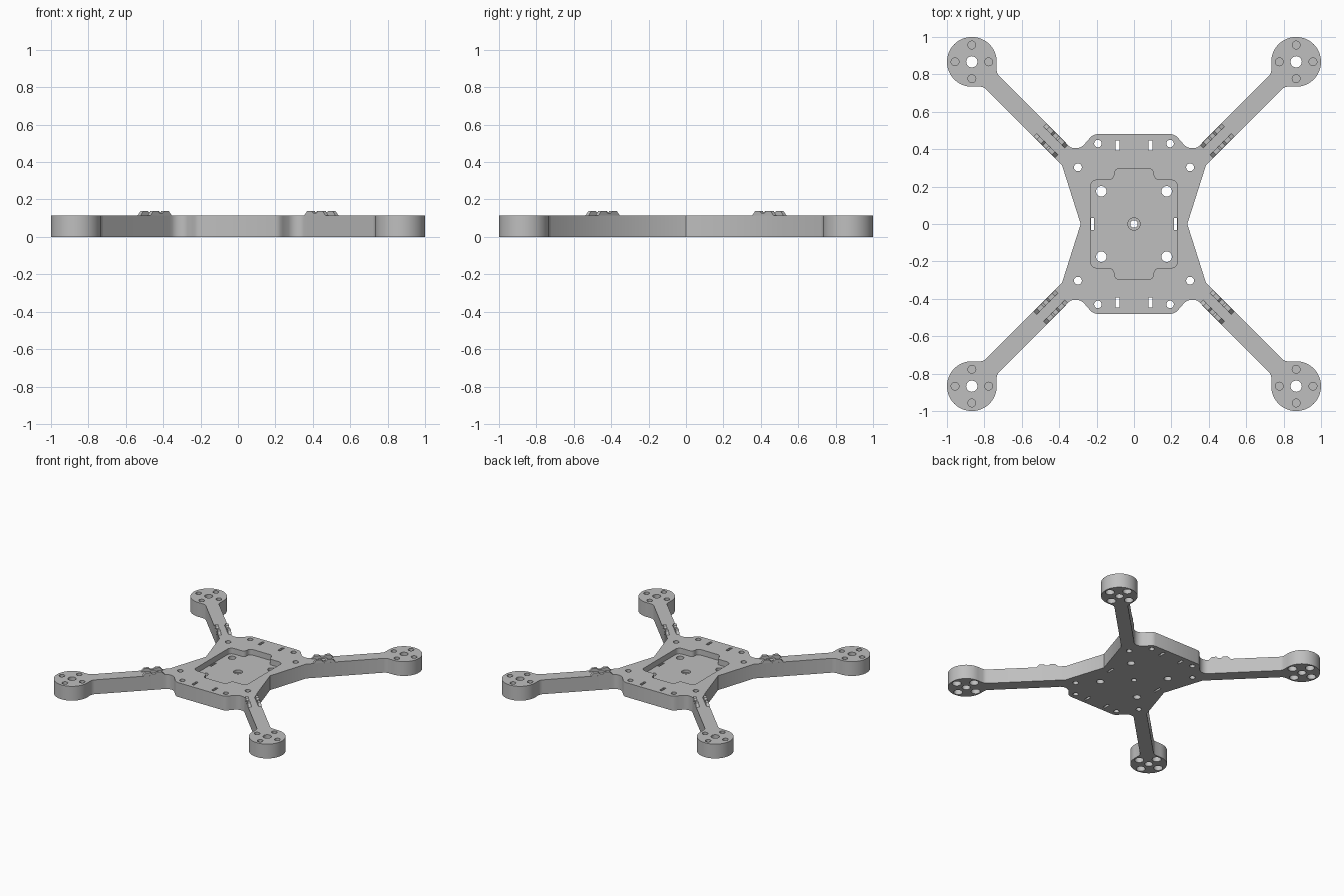
import bpy, bmesh
from math import cos, sin, pi, radians
from mathutils import Matrix

if "Cube" in bpy.data.objects:
    bpy.data.objects.remove(bpy.data.objects["Cube"])

TOP, FLOOR, MOTOR = 0.115, 0.07, 0.867
QUADS = [(sx, sy) for sx in (1, -1) for sy in (1, -1)]

grey = bpy.data.materials.new("plain grey")
grey.use_nodes = True
grey.diffuse_color = (0.52, 0.52, 0.52, 1)
grey.node_tree.nodes["Principled BSDF"].inputs["Base Color"].default_value = grey.diffuse_color


def arc(cx, cy, r, a0=0, a1=360, n=32):
    """Points on an arc; a full circle drops its repeated end point."""
    count = n if a1 - a0 == 360 else n + 1
    angles = [radians(a0 + (a1 - a0) * i / n) for i in range(count)]
    return [(cx + r * cos(a), cy + r * sin(a)) for a in angles]


def rect(cx, cy, w, h):
    return [(cx + sx * w / 2, cy + sy * h / 2)
            for sx, sy in ((1, 1), (-1, 1), (-1, -1), (1, -1))]


def full_outline(quarter):
    """Mirror a first-quadrant outline, given from +x round to +y."""
    half = quarter + [(-x, y) for x, y in reversed(quarter)]
    pts = half + [(x, -y) for x, y in reversed(half)]
    return [p for i, p in enumerate(pts)
            if abs(p[0] - pts[i - 1][0]) + abs(p[1] - pts[i - 1][1]) > 1e-5]


def prism(bm, pts, z0, z1, matrix=Matrix()):
    """Extrude a flat outline from z0 to z1."""
    face = bm.faces.new([bm.verts.new((x, y, z0)) for x, y in pts])
    extruded = bmesh.ops.extrude_face_region(bm, geom=[face])["geom"]
    new = [v for v in extruded if isinstance(v, bmesh.types.BMVert)]
    for v in new:
        v.co.z = z1
    bmesh.ops.transform(bm, matrix=matrix, verts=new + list(face.verts))


def make(name, solids):
    bm = bmesh.new()
    for solid in solids:
        prism(bm, *solid)
    bmesh.ops.recalc_face_normals(bm, faces=bm.faces)
    mesh = bpy.data.meshes.new(name)
    bm.to_mesh(mesh)
    bm.free()
    mesh.materials.append(grey)
    obj = bpy.data.objects.new(name, mesh)
    bpy.context.collection.objects.link(obj)
    return obj


def activate(obj):
    bpy.ops.object.select_all(action='DESELECT')
    obj.select_set(True)
    bpy.context.view_layer.objects.active = obj


def cut(target, solids):
    cutter = make("cutter", solids)
    cutter.hide_render = True
    mod = target.modifiers.new("cut", 'BOOLEAN')
    mod.operation, mod.solver, mod.object = 'DIFFERENCE', 'EXACT', cutter
    activate(target)
    bpy.ops.object.modifier_apply(modifier=mod.name)
    bpy.data.objects.remove(cutter)


# Frame: waisted deck, diagonal arms and round motor mounts in one plate
arm_side = [(0.79, 0.72), (0.803, 0.73), (0.82, 0.734)]
quarter = [(0.285, 0), (0.385, 0.315)] + arm_side
quarter += arc(MOTOR, MOTOR, 0.133, -90, 180, 48)
quarter += [(y, x) for x, y in reversed(arm_side)]
quarter += [(0.367, 0.437), (0.352, 0.419), (0.337, 0.409), (0.32, 0.405), (0.303, 0.405),
            (0.286, 0.41), (0.27, 0.421), (0.24, 0.455), (0.228, 0.468), (0.215, 0.476), (0.2, 0.48)]
frame = make("frame", [(full_outline(quarter), 0, TOP)])

# Sunken tray with rounded corners and a tab at each end
tray = [(0.233, 0)] + arc(0.198, 0.2, 0.035, 0, 90, 8)
tray += [(x, y) for x, y in reversed(arc(0.135, 0.265, 0.03, 180, 270, 6))]
tray += arc(0.075, 0.268, 0.03, 0, 90, 8)
cut(frame, [(full_outline(tray), FLOOR, 0.3)])

# Through holes and slots
through = [arc(0, 0, 0.02)]
for sx, sy in QUADS:
    through += [arc(sx * x, sy * y, r) for x, y, r in
                ((0.175, 0.175, 0.028), (0.3, 0.303, 0.021), (0.193, 0.43, 0.02), (MOTOR, MOTOR, 0.03))]
    through.append(rect(sx * 0.088, sy * 0.42, 0.02, 0.055))
through += [rect(sx * 0.222, 0, 0.016, 0.066) for sx in (1, -1)]
cut(frame, [(pts, -0.1, 0.3) for pts in through])

# Centre counterbore, motor screw holes and their wider bores underneath
bores = [(arc(0, 0, 0.033), 0.05, 0.3)]
for sx, sy in QUADS:
    for dx, dy in ((1, 0), (-1, 0), (0, 1), (0, -1)):
        x, y = sx * MOTOR + 0.09 * dx, sy * MOTOR + 0.09 * dy
        bores += [(arc(x, y, 0.021), 0.066, 0.3), (arc(x, y, 0.033), -0.1, 0.06)]
cut(frame, bores)

# Toothed tie guides along both edges of each arm
tooth = [(0.55, -0.004), (0.55, 0), (0.572, 0.024), (0.605, 0.024), (0.618, 0.012), (0.642, 0.012),
         (0.655, 0.024), (0.688, 0.024), (0.71, 0), (0.71, -0.004)]
upright = Matrix.Translation((0, 0, TOP)) @ Matrix.Rotation(pi / 2, 4, 'X')
guides = []
for i in range(4):
    turn = Matrix.Rotation(radians(45 + 90 * i), 4, 'Z') @ upright
    guides += [(tooth, side * 0.026, side * 0.049, turn) for side in (1, -1)]
tie_guides = make("tie_guides", guides)

activate(frame)
bpy.ops.object.shade_smooth_by_angle(angle=radians(30))
